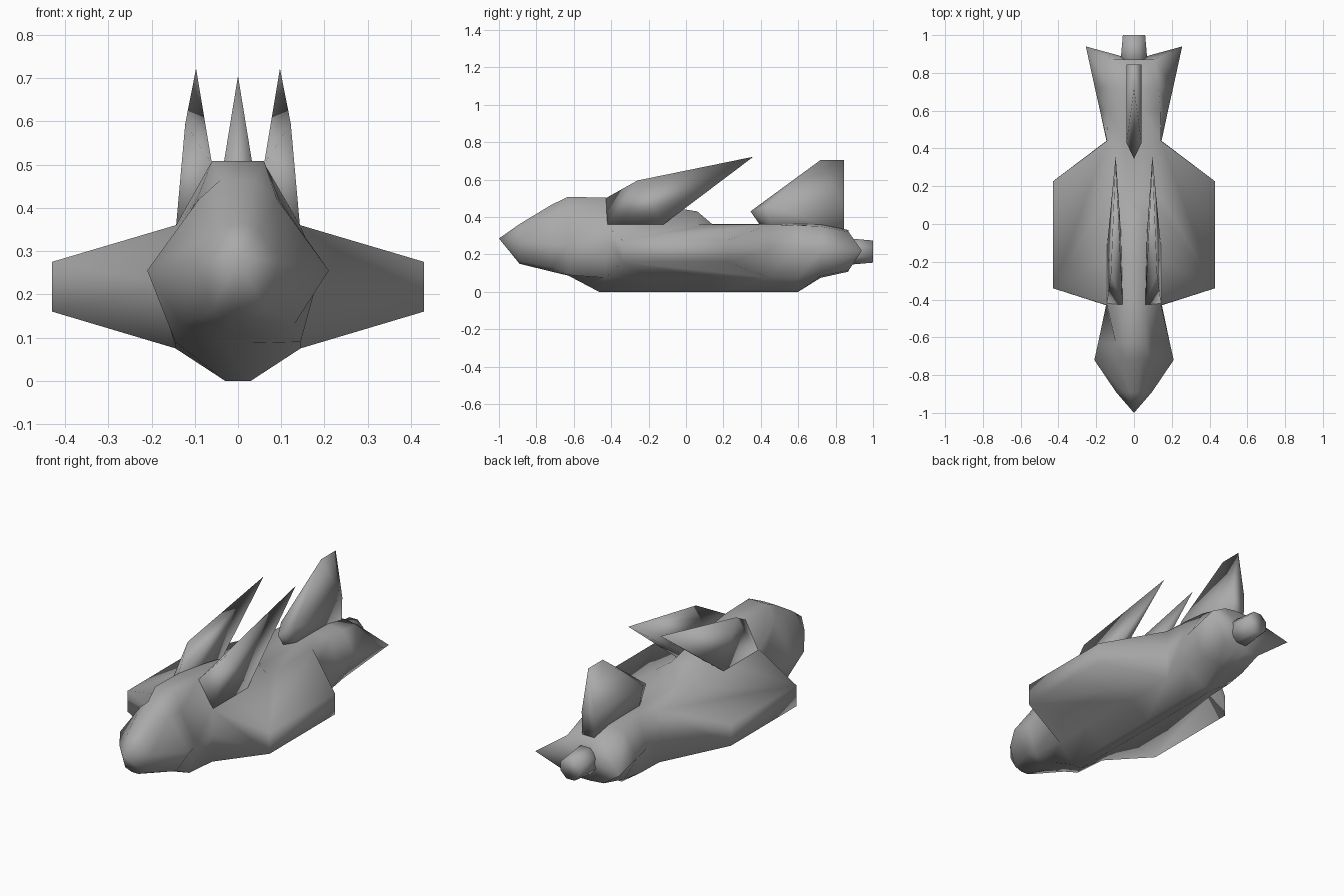
import bpy, bmesh, math

if "Cube" in bpy.data.objects:
    bpy.data.objects.remove(bpy.data.objects["Cube"])

hull_grey = bpy.data.materials.new("hull_grey")
hull_grey.diffuse_color = (.4, .4, .4, 1)
hull_grey.use_nodes = True
hull_grey.node_tree.nodes["Principled BSDF"].inputs["Base Color"].default_value = hull_grey.diffuse_color


def finish(name, bm, mirror=False):
    bmesh.ops.recalc_face_normals(bm, faces=bm.faces)
    for f in bm.faces:
        f.smooth = True
    mesh = bpy.data.meshes.new(name)
    bm.to_mesh(mesh)
    bm.free()
    mesh.materials.append(hull_grey)
    ob = bpy.data.objects.new(name, mesh)
    bpy.context.collection.objects.link(ob)
    if mirror:
        ob.modifiers.new("mirror", 'MIRROR')
    return ob


def hull_part(name, points, mirror=False):
    bm = bmesh.new()
    for p in points:
        bm.verts.new(p)
    bmesh.ops.convex_hull(bm, input=bm.verts)
    loose = [v for v in bm.verts if not v.link_faces]
    bmesh.ops.delete(bm, geom=loose, context='VERTS')
    return finish(name, bm, mirror)


# Fuselage: half sections (keel, lower side, widest, upper side, top) along y
sections = [
    (-0.89, [(.02, .15), (.06, .165), (.095, .275), (.05, .345), (.02, .362)]),
    (-0.72, [(.03, .108), (.13, .13), (.21, .255), (.09, .42), (.04, .465)]),
    (-0.63, [(.03, .087), (.145, .09), (.19, .255), (.097, .415), (.06, .508)]),
    (-0.43, [(.03, 0), (.145, .075), (.148, .22), (.143, .36), (.06, .503)]),
    (-0.20, [(.03, 0), (.145, .075), (.146, .22), (.143, .36), (.06, .47)]),
    (0.06, [(.03, 0), (.145, .075), (.146, .22), (.143, .36), (.045, .43)]),
    (0.14, [(.03, 0), (.145, .075), (.146, .22), (.143, .36), (.045, .362)]),
    (0.44, [(.03, 0), (.145, .075), (.146, .22), (.143, .36), (.045, .362)]),
    (0.60, [(.03, 0), (.14, .075), (.18, .22), (.14, .355), (.045, .362)]),
    (0.72, [(.03, .075), (.13, .085), (.207, .22), (.13, .35), (.045, .36)]),
    (0.87, [(.03, .108), (.11, .115), (.255, .22), (.11, .32), (.045, .33)]),
]
FRONT, BACK = 3, 7          # sections where the wing roots start and end
bm = bmesh.new()
rings = []
for y, half in sections:
    ring = []
    for x, z in half + [(-x, z) for x, z in reversed(half)]:
        # tail points sweep back past the rear face; keel starts further forward
        yy = .94 if abs(x) > .25 else -.465 if (y == -.43 and z == 0) else y
        ring.append(bm.verts.new((x, yy, z)))
    rings.append(ring)
n = len(rings[0])
for k, (a, b) in enumerate(zip(rings, rings[1:])):
    for i in range(n):
        if FRONT <= k < BACK and i in (1, 2, 6, 7):
            continue        # left open for the wings
        j = (i + 1) % n
        bm.faces.new((a[i], a[j], b[j], b[i]))
nose = bm.verts.new((0, -1, .285))
tail = bm.verts.new((0, .87, .22))
for i in range(n):
    j = (i + 1) % n
    bm.faces.new((nose, rings[0][j], rings[0][i]))
    bm.faces.new((tail, rings[-1][i], rings[-1][j]))

# Wings: thick tapered slabs growing out of the fuselage sides
for side, (lo, mid, up) in ((1, (1, 2, 3)), (-1, (8, 7, 6))):
    fl, fu, bl, bu = [bm.verts.new((side * .43, y, z))
                      for y in (-.34, .225) for z in (.16, .275)]
    span = rings[FRONT:BACK + 1]
    f, b = span[0], span[-1]
    bm.faces.new([r[up] for r in span] + [bu, fu])
    bm.faces.new([r[lo] for r in span] + [bl, fl])
    bm.faces.new((f[lo], f[mid], f[up], fu, fl))
    bm.faces.new((b[lo], b[mid], b[up], bu, bl))
    bm.faces.new((fl, fu, bu, bl))
loose = [v for v in bm.verts if not v.link_faces]
bmesh.ops.delete(bm, geom=loose, context='VERTS')
finish("fuselage_and_wings", bm)

# Swept-back shoulder horns
hull_part("shoulder_horns", [(.06, -.43, .50), (.143, -.42, .36), (.122, -.26, .595),
                             (.143, -.12, .36), (.065, -.10, .39), (.072, -.22, .53),
                             (.097, .36, .722)], True)

# Upright tail fin
fin = [(0, .345, .43), (0, .40, .35), (0, .72, .705), (0, .845, .705)]
for s in (-1, 1):
    fin += [(s * .04, .43, .46), (s * .04, .845, .46),
            (s * .036, .46, .34), (s * .036, .845, .32)]
hull_part("tail_fin", fin)

# Engine nozzle: tapered octagon
bm = bmesh.new()
bmesh.ops.create_cone(bm, cap_ends=True, segments=8, radius1=.08, radius2=.064, depth=.17)
for v in bm.verts:
    a = math.radians(22.5)
    x, y, z = v.co
    v.co = (x * math.cos(a) - y * math.sin(a), .915 + z,
            .215 + x * math.sin(a) + y * math.cos(a))
finish("engine_nozzle", bm)
